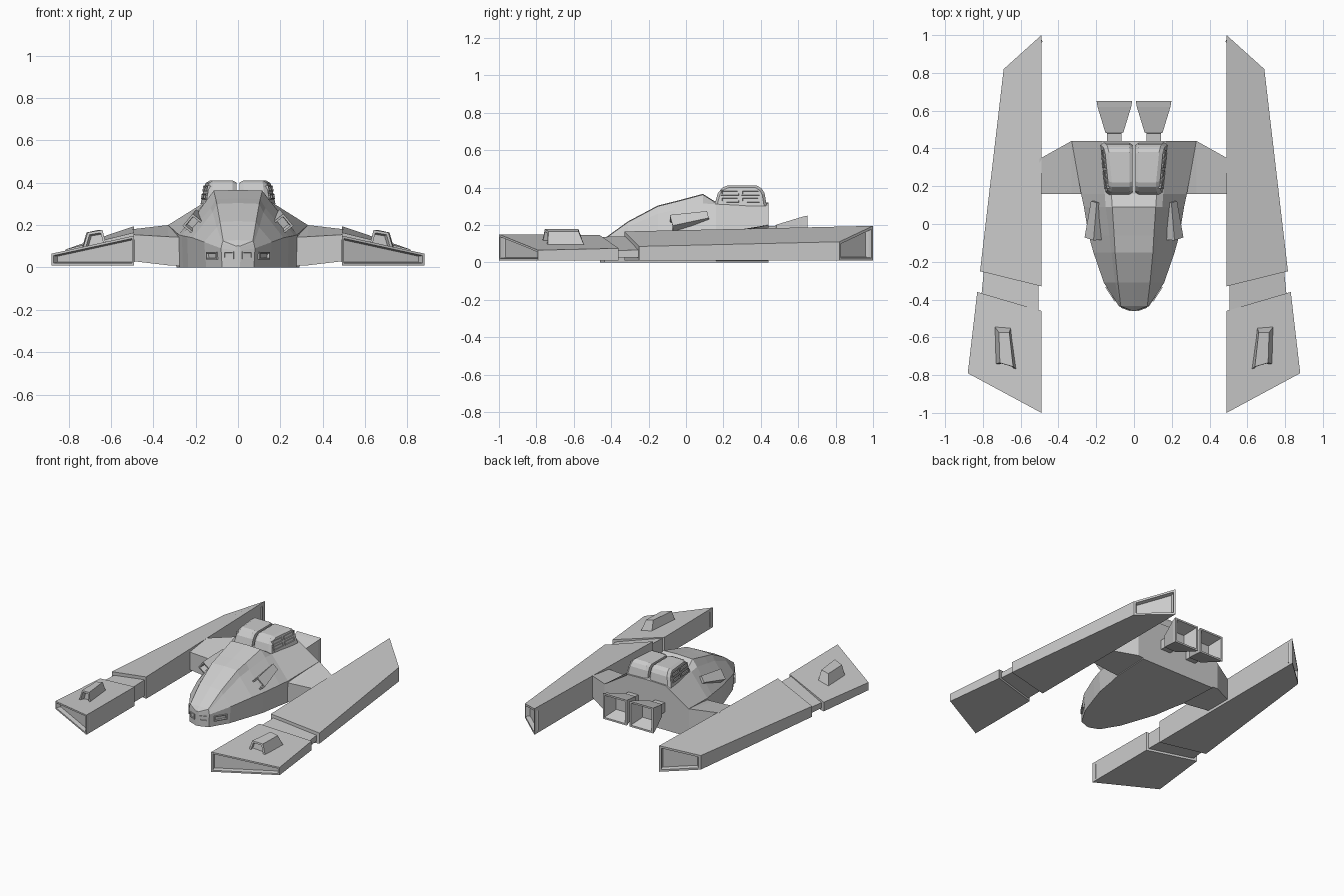
import bpy, bmesh
from math import radians
from mathutils import Matrix, Vector

if "Cube" in bpy.data.objects:
    bpy.data.objects.remove(bpy.data.objects["Cube"])


def loft(name, rings, recess=None, steps=(), matrix=None, mirror=True):
    """Skin closed rings, cap the ends and inset the face looking along recess."""
    bm = bmesh.new()
    loops = [[bm.verts.new(p) for p in ring] for ring in rings]
    for a, b in zip(loops, loops[1:]):
        for i in range(len(a)):
            j = (i + 1) % len(a)
            bm.faces.new((a[i], a[j], b[j], b[i]))
    bm.faces.new(loops[0])
    bm.faces.new(loops[-1])
    bmesh.ops.recalc_face_normals(bm, faces=bm.faces)
    bm.normal_update()
    if recess:
        face = max(bm.faces, key=lambda f: f.normal.dot(Vector(recess)))
        for thickness, depth in steps:
            bmesh.ops.inset_individual(bm, faces=[face], thickness=thickness,
                                       depth=depth, use_even_offset=True)
    if matrix:
        bm.transform(matrix)
    mesh = bpy.data.meshes.new(name)
    bm.to_mesh(mesh)
    bm.free()
    obj = bpy.data.objects.new(name, mesh)
    bpy.context.collection.objects.link(obj)
    if mirror:
        mod = obj.modifiers.new("Mirror", 'MIRROR')
        mod.use_mirror_merge = False
    return obj


def rect(y, w, h, x=0, z=0):
    """Rectangle of half sizes w and h facing along y."""
    return [(x + sx * w, y, z + sz * h)
            for sx, sz in ((-1, -1), (1, -1), (1, 1), (-1, 1))]


def turn(loc, rx=0, ry=0, rz=0):
    return (Matrix.Translation(loc) @ Matrix.Rotation(radians(rz), 4, 'Z')
            @ Matrix.Rotation(radians(rx), 4, 'X')
            @ Matrix.Rotation(radians(ry), 4, 'Y'))


def window(name, loc, w, h, **rot):
    """Small raised frame with a sunken pane."""
    loft(name, [rect(-0.006, w, h), rect(0.03, w, h)], (0, -1, 0),
         [(0.006, 0), (0.003, -0.012)], turn(loc, **rot))


def slab_end(xi, xo, yi, yo, zi, zo, bottom):
    """Skewed end of a nacelle slab: tall inner edge, thin outer edge."""
    return [(xi, yi, bottom), (xo, yo, bottom), (xo, yo, zo), (xi, yi, zi)]


# Fuselage: half widths and heights of ridge, shoulder, side and keel
stations = [
    (-0.46, 0.008, 0.10, 0.010, 0.095, 0.012, 0.08, 0.010),
    (-0.435, 0.070, 0.125, 0.075, 0.115, 0.080, 0.09, 0.075),
    (-0.31, 0.085, 0.215, 0.10, 0.19, 0.160, 0.12, 0.150),
    (-0.15, 0.100, 0.30, 0.12, 0.26, 0.215, 0.14, 0.205),
    (-0.06, 0.105, 0.322, 0.13, 0.28, 0.24, 0.145, 0.235),
    (0.09, 0.115, 0.362, 0.15, 0.315, 0.265, 0.15, 0.26),
    (0.16, 0.120, 0.318, 0.155, 0.31, 0.28, 0.155, 0.275),
    (0.44, 0.150, 0.315, 0.17, 0.30, 0.33, 0.20, 0.29),
]
hull = []
for y, wt, zt, wm, zm, ws, zs, wb in stations:
    half = [(wt, zt), (wm, zm), (ws, zs), (wb, 0)]
    hull.append([(0, y, zt + 0.004)] + [(x, y, z) for x, z in half]
                + [(-x, y, z) for x, z in reversed(half)])
loft("fuselage", hull, mirror=False)

# Stub wings joining the fuselage to the nacelles
loft("stub_wings", [
    [(x, 0.16, low), (x, back, low), (x, back, top), (x, 0.16, front)]
    for x, back, low, front, top in ((0.2, 0.44, 0.003, 0.14, 0.2),
                                     (0.33, 0.44, 0.01, 0.145, 0.2),
                                     (0.5, 0.345, 0.03, 0.155, 0.18))])

# Nacelles: front pod, recessed neck and long rear body
loft("nacelle_front_pods", [
    slab_end(0.49, 0.88, -1, -0.79, 0.15, 0.065, 0.01),
    slab_end(0.49, 0.83, -0.46, -0.36, 0.145, 0.075, 0.01)],
    (0.4, -1, 0), [(0.011, 0), (0.004, -0.03)])
loft("nacelle_necks", [
    slab_end(0.505, 0.81, -0.50, -0.40, 0.135, 0.062, 0.025),
    slab_end(0.505, 0.79, -0.28, -0.20, 0.14, 0.068, 0.025)])
loft("nacelle_rear_bodies", [
    slab_end(0.49, 0.815, -0.33, -0.25, 0.165, 0.085, 0.01),
    slab_end(0.49, 0.69, 1, 0.82, 0.195, 0.11, 0.01)],
    (1, 1, 0), [(0.014, 0), (0.004, -0.03)])

# Blisters on top of the front pods
loft("pod_blisters", [
    [(0.615, -0.775, 0.08), (0.735, -0.74, 0.08),
     (0.74, -0.54, 0.08), (0.65, -0.54, 0.08)],
    [(0.64, -0.755, 0.177), (0.71, -0.735, 0.165),
     (0.715, -0.575, 0.165), (0.66, -0.575, 0.177)]],
    (0, -1, 0), [(0.012, 0), (0.003, -0.025)])

# Intake boxes lying on the fuselage flanks
loft("flank_intakes", [rect(-0.1, 0.038, 0.032), rect(0.1, 0.024, 0.026)],
     (0, -1, 0), [(0.01, 0), (0.003, -0.04)],
     turn((0.203, 0.02, 0.222), rx=10, ry=50, rz=6))

# Twin dorsal housings with bevelled sides
profile = [(0.15, 0.30), (0.17, 0.37), (0.195, 0.40), (0.22, 0.41),
           (0.38, 0.41), (0.405, 0.395), (0.42, 0.37), (0.432, 0.30)]


def housing_ring(x, scale, flare):
    ring = []
    for y, z in profile:
        y, z = 0.29 + (y - 0.29) * scale, 0.30 + (z - 0.30) * scale
        ring.append((x + flare * (0.2 * (0.41 - z) + 0.1 * (y - 0.3)), y, z))
    return ring


loft("dorsal_housings", [housing_ring(0.008, 0.92, 0), housing_ring(0.025, 1, 0),
                         housing_ring(0.125, 1, 1), housing_ring(0.143, 0.9, 1)])

# Side windows of the housings
for row, z in enumerate((0.335, 0.372)):
    for col, y in enumerate((0.235, 0.345)):
        x = 0.143 + 0.2 * (0.41 - z) + 0.1 * (y - 0.3)
        window(f"housing_window_{row}_{col}", (x, y, z), 0.048, 0.014,
               rx=-11, rz=84)

# Nose windows
window("nose_windows_inner", (0.043, -0.447, 0.058), 0.026, 0.018, rz=20)
window("nose_windows_outer", (0.122, -0.37, 0.055), 0.045, 0.018, rz=57)

# Twin square exhaust nozzles
loft("exhaust_nozzles", [
    rect(y, w, h, 0.104, 0.16)
    for y, w, h in ((0.42, 0.038, 0.032), (0.48, 0.038, 0.036),
                    (0.485, 0.048, 0.042), (0.62, 0.089, 0.083),
                    (0.65, 0.094, 0.09))],
    (0, 1, 0), [(0.012, 0), (0.03, -0.09)])
